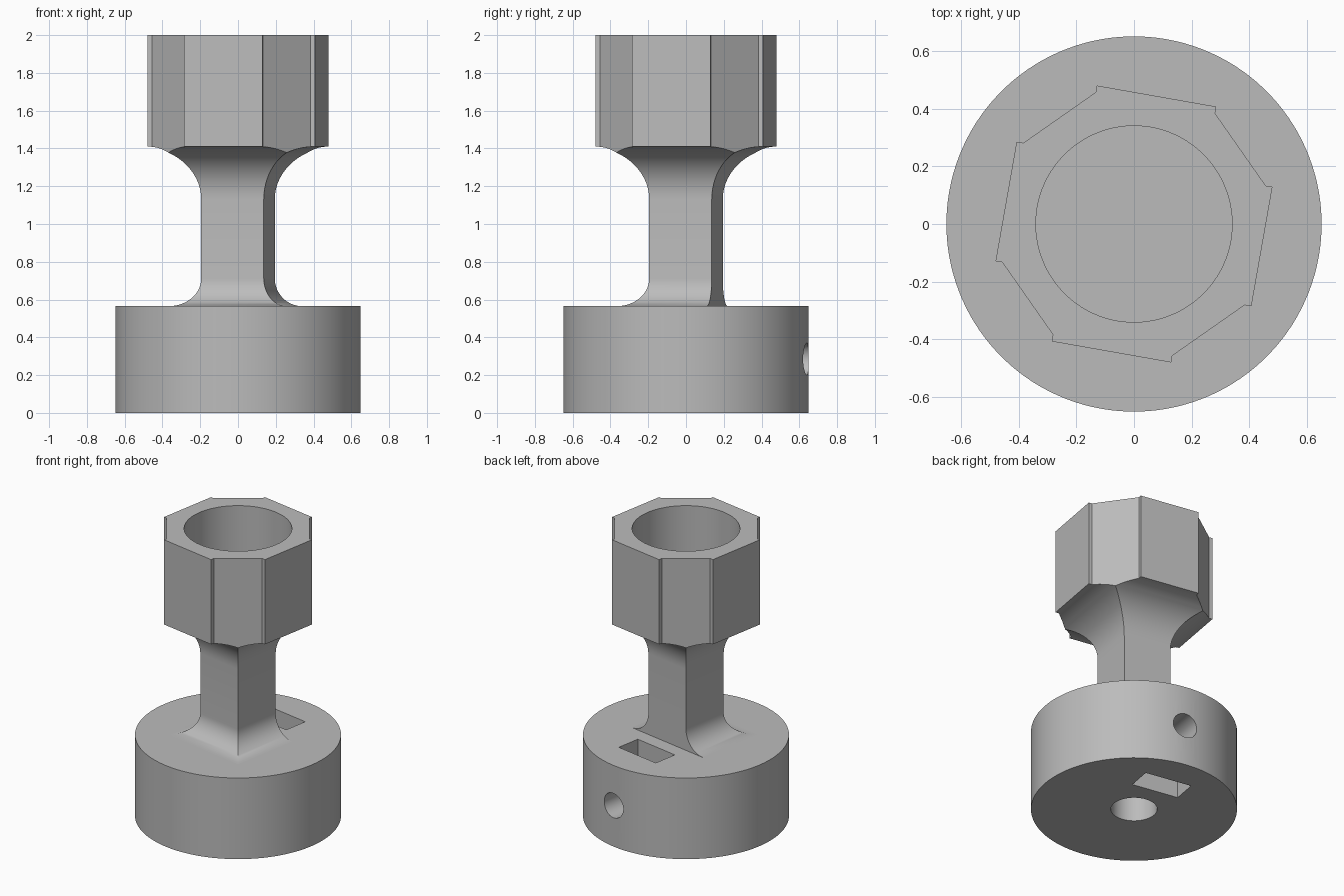
import bpy, bmesh, math
from mathutils import Matrix

if "Cube" in bpy.data.objects:
    bpy.data.objects.remove(bpy.data.objects["Cube"], do_unlink=True)

TURN = Matrix.Rotation(math.radians(-10), 4, 'Z')
BASE_TOP, HEAD_BOTTOM, TOP = 0.565, 1.41, 2.0

grey = bpy.data.materials.new("plain grey")
grey.use_nodes = True
grey.diffuse_color = (0.5, 0.5, 0.5, 1)
grey.node_tree.nodes["Principled BSDF"].inputs["Base Color"].default_value = (0.5, 0.5, 0.5, 1)


def loft(name, sections):
    """Solid skinned through matching rings of (x, y) points at given heights."""
    bm = bmesh.new()
    rings = [[bm.verts.new((x, y, z)) for x, y in pts] for z, pts in sections]
    n = len(rings[0])
    for low, high in zip(rings, rings[1:]):
        for i in range(n):
            j = (i + 1) % n
            bm.faces.new((low[i], low[j], high[j], high[i]))
    bm.faces.new(rings[0][::-1])
    bm.faces.new(rings[-1])
    bmesh.ops.recalc_face_normals(bm, faces=bm.faces)
    mesh = bpy.data.meshes.new(name)
    bm.to_mesh(mesh)
    bm.free()
    mesh.materials.append(grey)
    obj = bpy.data.objects.new(name, mesh)
    bpy.context.collection.objects.link(obj)
    return obj


def circle(r, n=96):
    return [(r * math.cos(math.tau * i / n), r * math.sin(math.tau * i / n)) for i in range(n)]


def rect(x0, x1, y0, y1):
    return [(x0, y0), (x1, y0), (x1, y1), (x0, y1)]


def prism(name, pts, z0, z1):
    return loft(name, [(z0, pts), (z1, pts)])


def carve(obj, cutter, operation='DIFFERENCE'):
    cutter.hide_render = True
    mod = obj.modifiers.new("carve", 'BOOLEAN')
    mod.object, mod.operation, mod.solver = cutter, operation, 'EXACT'
    bpy.context.view_layer.objects.active = obj
    bpy.ops.object.modifier_apply(modifier=mod.name)
    bpy.data.objects.remove(cutter, do_unlink=True)


# Octagon outline whose four main sides overhang the diagonal ones
FLAT, WIDE = 0.45, 0.21
NOTCH = FLAT * math.sqrt(2) - WIDE
quarter = [(FLAT, -WIDE), (FLAT, WIDE), (NOTCH, WIDE), (WIDE, NOTCH)]
outline = []
for k in range(4):
    c, s = [(1, 0), (0, 1), (-1, 0), (0, -1)][k]
    corner = [(NOTCH, -WIDE)] + quarter[:3]
    outline += [(x * c - y * s, x * s + y * c) for x, y in corner]

# Round base with shaft bore, nut slot and side screw hole
base = prism("round_base", circle(0.65, 128), 0, BASE_TOP)
carve(base, prism("shaft_bore", circle(0.146, 64), -0.1, 0.5))
carve(base, prism("nut_slot", rect(-0.165, 0.165, 0.265, 0.435), -0.1, 0.8))
screw = prism("screw_hole", circle(0.085, 48), 0, 0.8)
screw.data.transform(Matrix.Translation((0, 0, 0.285)) @ Matrix.Rotation(math.radians(-90), 4, 'X'))
carve(base, screw)

# Square stem: flared on three sides below, on all four above
HALF, LOW_R, HIGH_R, STEPS = 0.168, 0.148, 0.28, 16
sections = []
for i in range(STEPS + 1):
    a = math.pi / 2 * i / STEPS
    w = HALF + LOW_R * (1 - math.sin(a))
    sections.append((BASE_TOP + LOW_R * (1 - math.cos(a)), rect(-w, w, -w, HALF)))
for i in range(STEPS + 1):
    a = math.pi / 2 * i / STEPS
    w = HALF + HIGH_R * (1 - math.cos(a))
    sections.append((HEAD_BOTTOM - HIGH_R * (1 - math.sin(a)), rect(-w, w, -w, w)))
stem = loft("square_stem", sections)
carve(stem, prism("stem_trim", outline, -0.5, 3), 'INTERSECT')

# Octagonal head with a round cup
head = prism("octagonal_head", outline, HEAD_BOTTOM, TOP)
carve(head, prism("cup_bore", circle(0.34), 1.45, 2.2))

# Common turn and shading
for obj in (base, stem, head):
    obj.data.transform(TURN)
    bpy.ops.object.select_all(action='DESELECT')
    obj.select_set(True)
    bpy.context.view_layer.objects.active = obj
    bpy.ops.object.shade_smooth_by_angle(angle=math.radians(30))
